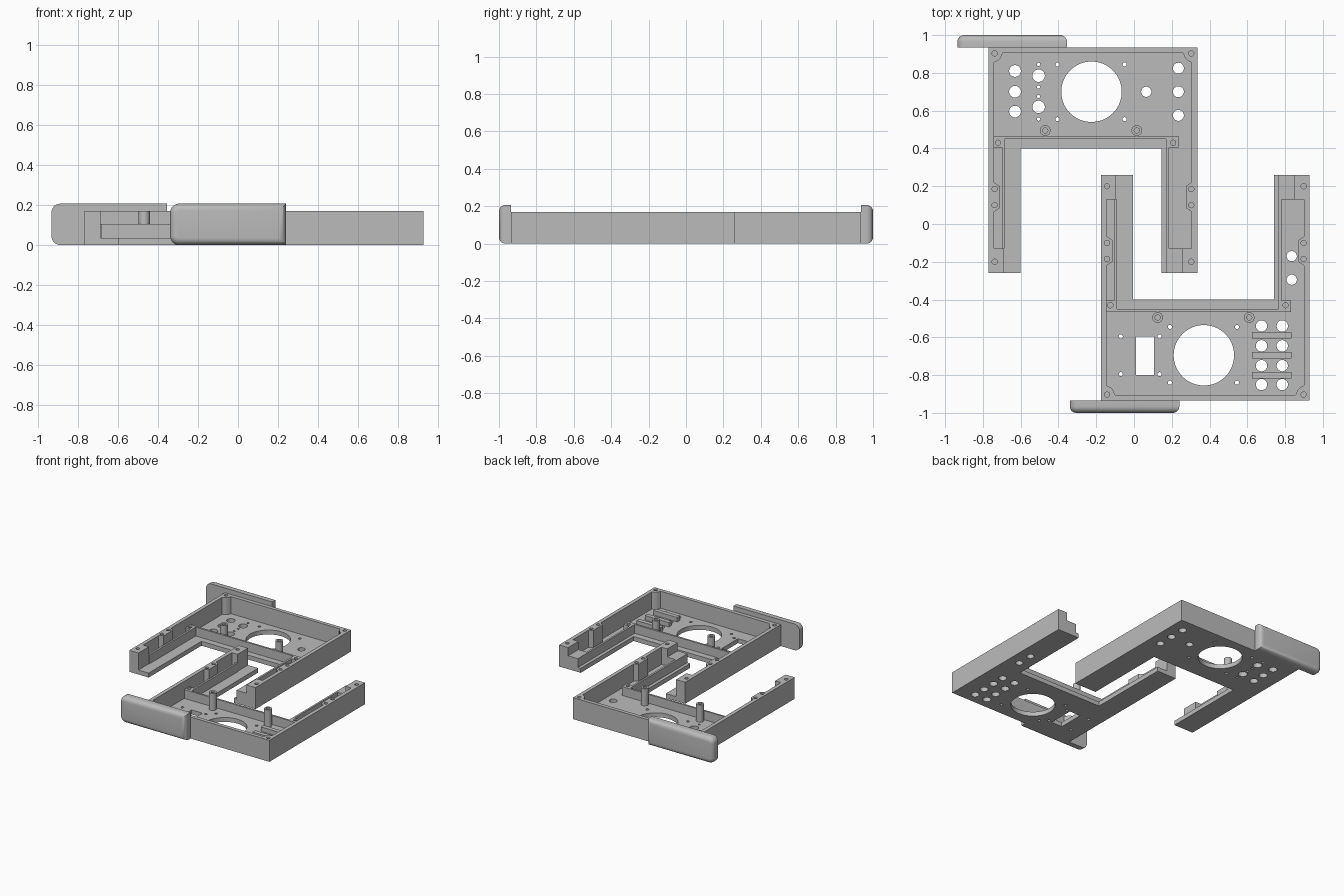
import bpy, bmesh, math

if "Cube" in bpy.data.objects:
    bpy.data.objects.remove(bpy.data.objects["Cube"])

grey = bpy.data.materials.new("plain grey")
grey.diffuse_color = (0.5, 0.5, 0.5, 1)
grey.use_nodes = True
grey.node_tree.nodes["Principled BSDF"].inputs["Base Color"].default_value = grey.diffuse_color

SHIFT = 0.595            # sideways offset of the front tray
MID = -0.2175            # centre line of the back tray
FLOOR, LOW, TOP = 0.035, 0.105, 0.17


def circle(x, y, r, n=32):
    return [(x + r * math.cos(2 * math.pi * i / n), y + r * math.sin(2 * math.pi * i / n)) for i in range(n)]


def rect(x0, x1, y0, y1):
    return [(x0, y0), (x1, y0), (x1, y1), (x0, y1)]


def finish(ob):
    ob.data.materials.clear()
    ob.data.materials.append(grey)
    bpy.ops.object.select_all(action='DESELECT')
    ob.select_set(True)
    bpy.context.view_layer.objects.active = ob
    bpy.ops.object.shade_smooth_by_angle(angle=math.radians(35))


def plate(name, loops, z0, z1):
    """Flat extruded outline; inner loops become holes."""
    cu = bpy.data.curves.new(name, 'CURVE')
    cu.dimensions = '2D'
    cu.fill_mode = 'BOTH'
    cu.extrude = (z1 - z0) / 2
    for pts in loops:
        sp = cu.splines.new('POLY')
        sp.points.add(len(pts) - 1)
        for p, (x, y) in zip(sp.points, pts):
            p.co = (x, y, 0, 1)
        sp.use_cyclic_u = True
    ob = bpy.data.objects.new(name, cu)
    ob.location.z = (z0 + z1) / 2
    bpy.context.collection.objects.link(ob)
    bpy.ops.object.select_all(action='DESELECT')
    ob.select_set(True)
    bpy.context.view_layer.objects.active = ob
    bpy.ops.object.convert(target='MESH')
    ob = bpy.context.view_layer.objects.active
    bm = bmesh.new()
    bm.from_mesh(ob.data)
    bmesh.ops.remove_doubles(bm, verts=bm.verts, dist=1e-5)
    bmesh.ops.recalc_face_normals(bm, faces=bm.faces)
    bm.to_mesh(ob.data)
    bm.free()
    finish(ob)
    return ob


def handle(name, place):
    """Pull handle: two round corners and a rounded outer face."""
    x0, x1, y0, y1, h = -0.935, -0.355, 0.935, 1.0, 0.207
    bm = bmesh.new()
    bmesh.ops.create_cube(bm, size=1)
    for v in bm.verts:
        v.co = (x0 if v.co.x < 0 else x1, y0 if v.co.y < 0 else y1, 0 if v.co.z < 0 else h)
    side = [e for e in bm.edges if all(abs(v.co.x - x0) < 1e-4 for v in e.verts)
            and abs(e.verts[0].co.y - e.verts[1].co.y) > 0.01]
    bmesh.ops.bevel(bm, geom=side, offset=0.045, segments=8, profile=0.5, affect='EDGES')
    rim = [e for e in bm.edges if all(abs(v.co.y - y1) < 1e-4 for v in e.verts)]
    bmesh.ops.bevel(bm, geom=rim, offset=0.035, segments=6, profile=0.5, affect='EDGES')
    for v in bm.verts:
        v.co.x, v.co.y = place((v.co.x, v.co.y))
    bmesh.ops.recalc_face_normals(bm, faces=bm.faces)
    me = bpy.data.meshes.new(name)
    bm.to_mesh(me)
    bm.free()
    ob = bpy.data.objects.new(name, me)
    bpy.context.collection.objects.link(ob)
    finish(ob)


def tray(side, place, floor_holes):
    def put(name, loops, z0, z1):
        plate(side + "_" + name, [[place(p) for p in l] for l in loops], z0, z1)

    # U-shaped floor with openings
    u = [(-.77, -.26), (-.60, -.26), (-.60, .40), (.145, .40),
         (.145, -.26), (.335, -.26), (.335, .935), (-.77, .935)]
    plate(side + "_floor", [[place(p) for p in u]] + floor_holes, 0, FLOOR)

    # outer wall with end blocks, screw bosses and corner bosses
    half = [(-.77, -.26), (-.69, -.26), (-.69, -.13), (-.74, -.13), (-.74, .065), (-.71, .085),
            (-.71, .20), (-.74, .22), (-.74, .855), (-.72, .865), (-.705, .88), (-.695, .905)]
    mirror = [(2 * MID - x, y) for x, y in reversed(half)]
    outline = half + mirror + [(.335, .935), (-.77, .935)]
    screws = [circle(x, y, .014, 20) for x in (-.738, .303) for y in (-.2, .10, .185, .903)]
    put("outer_wall", [outline] + screws, 0.02, TOP)

    # low inner walls along the opening
    put("cross_wall", [rect(-.74, .235, .45, .465)], 0.02, LOW)
    put("left_inner_wall", [rect(-.70, -.685, -.13, .45)], 0.02, LOW)
    put("right_inner_wall", [rect(.17, .185, -.26, .45)], 0.02, LOW)
    put("end_step", [rect(.185, .255, -.26, -.13)], 0.02, LOW)

    # screw blocks where the walls meet, and standing posts
    put("left_junction", [rect(-.74, -.70, .405, .45), circle(-.72, .43, .014, 20)], 0.02, LOW)
    put("right_junction", [rect(.185, .235, .405, .45), circle(.207, .43, .014, 20)], 0.02, LOW)
    for i, x in enumerate((-.47, .015)):
        put("post_%d" % i, [circle(x, .495, .028), circle(x, .495, .014, 20)], 0.02, TOP)

    handle(side + "_handle", place)


# floor openings of the back tray
back = [circle(-.225, .70, .16, 64), circle(.065, .70, .027)]
back += [circle(-.63, y, .031) for y in (.81, .70, .595)]
back += [circle(.235, y, .029) for y in (.825, .70, .575)]
back += [circle(-.505, y, .033) for y in (.785, .62)]
back += [circle(-.505, y, .009, 12) for y in (.845, .725, .675, .555)]
back += [circle(x, y, .011, 12) for x in (-.405, -.05) for y in (.845, .555)]
tray("back", lambda p: p, back)

# floor openings of the front tray
front = [circle(.37, -.695, .16, 64), rect(.01, .105, -.80, -.595)]
front += [circle(x, y, .03) for x in (.675, .785) for y in (-.54, -.645, -.75, -.85)]
front += [circle(.835, y, .027) for y in (-.17, -.295)]
front += [circle(x, y, .011, 12) for x in (-.07, .135) for y in (-.595, -.795)]
front += [circle(x, y, .011, 12) for x in (.19, .545) for y in (-.545, -.84)]
tray("front", lambda p: (p[0] + SHIFT, -p[1]), front)

# ribs between the rows of round holes
for i, y in enumerate((-.59, -.695, -.80)):
    plate("rib_%d" % i, [rect(.625, .835, y - .017, y + .017)], 0.02, 0.07)
